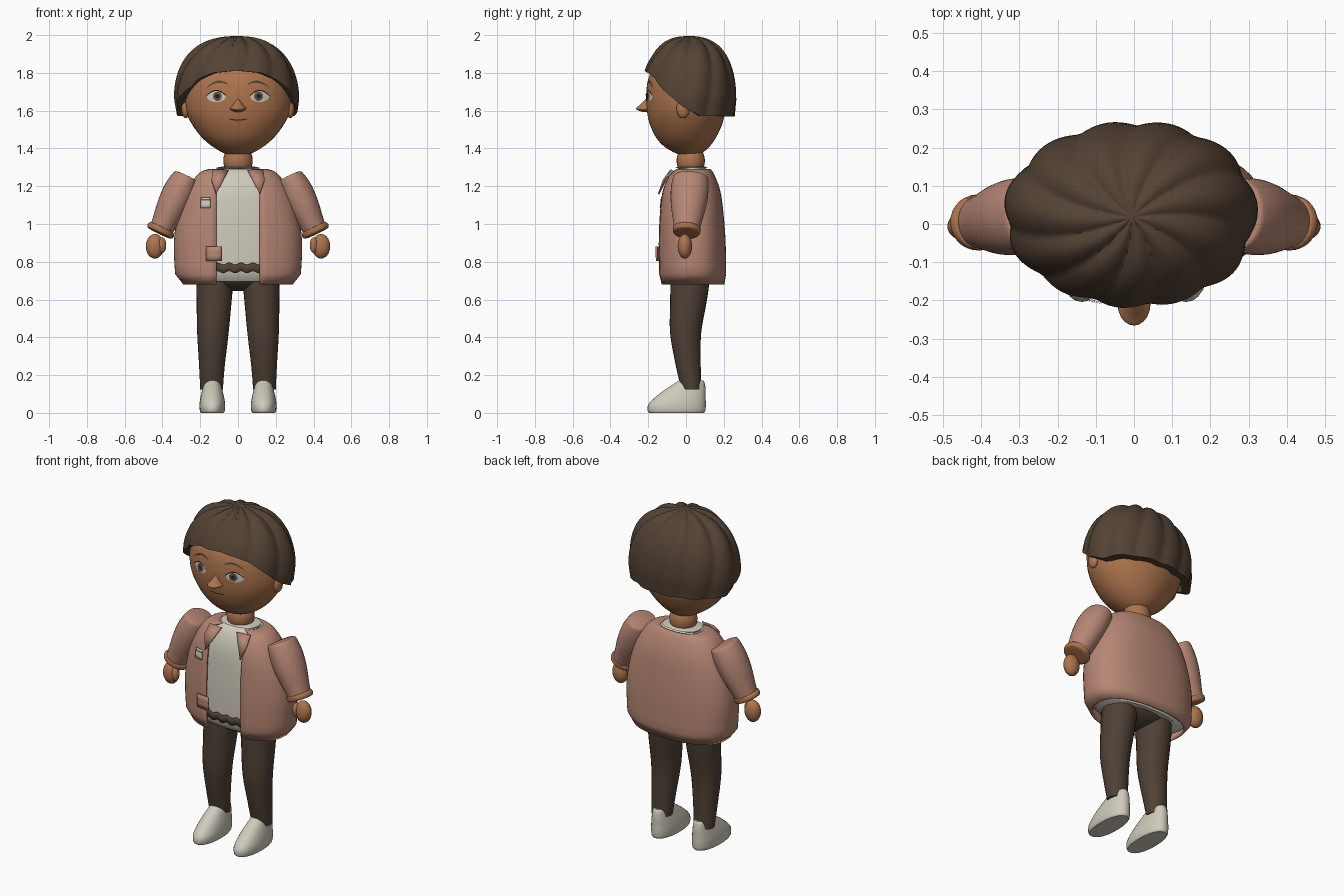
import bpy, bmesh, math
from mathutils import Vector, Matrix

if "Cube" in bpy.data.objects:
    bpy.data.objects.remove(bpy.data.objects["Cube"])

def mat(name, *rgb):
    m = bpy.data.materials.new(name)
    m.diffuse_color = (*rgb, 1)
    m.use_nodes = True
    m.node_tree.nodes["Principled BSDF"].inputs["Base Color"].default_value = m.diffuse_color
    return m

SKIN = mat("skin", .42, .175, .075)
JACKET = mat("dusty_pink", .47, .24, .175)
HAIR = mat("dark_brown", .088, .055, .035)
PANTS = mat("trouser_brown", .078, .052, .036)
CREAM = mat("cream", .62, .59, .50)
IRIS = mat("iris_brown", .13, .09, .07)
BLACK = mat("near_black", .02, .015, .012)

def build(name, verts, faces, m, angle=40, matrix=None):
    me = bpy.data.meshes.new(name)
    me.from_pydata([tuple(v) for v in verts], [], faces)
    bm = bmesh.new()
    bm.from_mesh(me)
    bmesh.ops.remove_doubles(bm, verts=bm.verts, dist=1e-5)
    bmesh.ops.recalc_face_normals(bm, faces=bm.faces)
    bm.to_mesh(me)
    bm.free()
    me.materials.append(m)
    me.shade_smooth()
    me.set_sharp_from_angle(angle=math.radians(angle))
    ob = bpy.data.objects.new(name, me)
    if matrix:
        ob.matrix_world = matrix
    bpy.context.collection.objects.link(ob)
    return ob

def smooth(rings, k=4):
    """Resample rings along a Catmull-Rom curve."""
    out = []
    for i in range(len(rings) - 1):
        a, b, c, d = [rings[min(max(i + j, 0), len(rings) - 1)] for j in (-1, 0, 1, 2)]
        for s in range(k):
            t = s / k
            out.append(tuple(.5 * (2*q + (r-p)*t + (2*p-5*q+4*r-w)*t*t + (3*q-p-3*r+w)*t**3)
                             for p, q, r, w in zip(a, b, c, d)))
    return out + [rings[-1]]

def spow(v, e):
    return math.copysign(abs(v) ** e, v)

# ring = (z, centre x, centre y, radius x, radius y); angle 0 faces front
def loft(name, rings, m, n=32, p=2, gap=0, angle=40, matrix=None):
    verts, faces = [], []
    cols = n + 1 if gap else n
    for z, cx, cy, rx, ry in rings:
        a0 = math.asin((min(gap, .6 * rx) / rx) ** (p / 2)) if gap else 0
        for i in range(cols):
            a = a0 + (2 * math.pi - 2 * a0) * i / n
            verts.append((cx + rx * spow(math.sin(a), 2 / p), cy - ry * spow(math.cos(a), 2 / p), z))
    for r in range(len(rings) - 1):
        for i in range(n):
            j = (i + 1) % cols
            faces.append((r*cols + i, r*cols + j, (r+1)*cols + j, (r+1)*cols + i))
    if not gap:
        faces += [tuple(range(n)), tuple(range((len(rings) - 1) * n, len(rings) * n))]
    return build(name, verts, faces, m, angle, matrix)

def ball(name, c, r, m, matrix=None):
    rings = [(c[2] - r[2] * math.cos(math.pi * k / 14), c[0], c[1],
              r[0] * math.sin(math.pi * k / 14) + 1e-4, r[1] * math.sin(math.pi * k / 14) + 1e-4)
             for k in range(15)]
    return loft(name, rings, m, 24, matrix=matrix)

def front_y(rings, x, z, p):
    for a, b in zip(rings, rings[1:]):
        if a[0] <= z <= b[0]:
            t = (z - a[0]) / (b[0] - a[0])
            _, cx, cy, rx, ry = [u + (v - u) * t for u, v in zip(a, b)]
            return cy - ry * max(0, 1 - (abs(x - cx) / rx) ** p) ** (1 / p)
    return 0

def decal(name, fn, nu, nv, rings, p, off, m, thick=0):
    """Sheet draped on the front of a lofted surface; fn(u, v) gives x, z."""
    pts = [fn(i / nu, j / nv) for j in range(nv + 1) for i in range(nu + 1)]
    verts = [(x, front_y(rings, x, z, p) - off, z) for x, z in pts]
    w = nu + 1
    faces = [(j*w + i, j*w + i + 1, (j+1)*w + i + 1, (j+1)*w + i) for j in range(nv) for i in range(nu)]
    ob = build(name, verts, faces, m)
    if thick:
        s = ob.modifiers.new("thickness", 'SOLIDIFY')
        s.thickness, s.offset = thick, 0
    return ob

def disc(cx, cz, rx, rz):
    return lambda u, v: (cx + rx * v * math.sin(2*math.pi*u), cz + rz * v * math.cos(2*math.pi*u))

def rect(x0, x1, z0, z1):
    return lambda u, v: (x0 + (x1 - x0) * u, z0 + (z1 - z0) * v)

# Head, neck, nose
head = smooth([(1.36, 0, .02, .03, .03), (1.375, 0, .015, .075, .07), (1.41, 0, .005, .135, .12),
               (1.46, 0, 0, .193, .16), (1.53, 0, 0, .245, .192), (1.6, 0, 0, .278, .207),
               (1.68, 0, 0, .287, .211), (1.76, 0, 0, .28, .202), (1.82, 0, .01, .255, .185),
               (1.89, 0, .01, .18, .135), (1.93, 0, .01, .05, .04)])
loft("head", head, SKIN, 48)
ball("neck", (0, .025, 1.335), (.078, .075, .085), SKIN)
loft("nose", smooth([(1.592, 0, -.205, .012, .02), (1.603, 0, -.207, .036, .05), (1.613, 0, -.208, .043, .057),
                     (1.63, 0, -.207, .028, .038), (1.662, 0, -.2, .006, .012)]), SKIN, 20)
decal("mouth", lambda u, v: (.09*u - .045, 1.547 + .006*v + .006*(2*u - 1)**2), 10, 1, head, 2, .004, BLACK)

# Eyes, brows, ears
for s, side in ((-1, "left"), (1, "right")):
    ex = s * .115
    decal(side + "_eye_white", disc(ex, 1.675, .05, .029), 24, 4, head, 2, .004, CREAM)
    decal(side + "_iris", disc(ex - s*.006, 1.676, .024, .025), 20, 3, head, 2, .007, IRIS)
    decal(side + "_pupil", disc(ex - s*.006, 1.676, .012, .013), 16, 2, head, 2, .009, BLACK)
    decal(side + "_lash", lambda u, v: (ex + .052*(2*u - 1), 1.677 + .027*math.sin(math.pi*u) + .006*v),
          12, 1, head, 2, .008, BLACK)
    decal(side + "_brow", lambda u, v: (s*(.052 + .112*u), 1.731 + .022*math.sin(math.pi*(u*.85 + .1))
                                        - .012*u + .012*v*math.sin(math.pi*(.12 + .8*u))),
          12, 1, head, 2, .005, HAIR)
    ball(side + "_ear", (s*.277, -.015, 1.61), (.022, .035, .05), SKIN)

# Hair cap with swirling locks and an arched hairline
def hairline(a):
    d = abs((math.degrees(a) + 180) % 360 - 180)
    keys = [(0, 1.812), (25, 1.80), (42, 1.765), (62, 1.69), (80, 1.625), (104, 1.572), (180, 1.568)]
    for (d0, z0), (d1, z1) in zip(keys, keys[1:]):
        if d <= d1:
            return z0 + (z1 - z0) * (d - d0) / (d1 - d0)

N, R = 132, 22
verts, faces = [], []
for j in range(R + 2):
    t = min(j / R, 1)
    for i in range(N):
        a = 2 * math.pi * i / N
        z = 1.985 - (1.985 - hairline(a)) * (1 - math.cos(t * math.pi / 2))
        r = (1 - min(1, max(0, z - 1.66) / .325) ** 2.25) ** (1 / 2.25) - .45 * max(0, 1.66 - z)
        lock = abs(math.sin(5.5 * a + 2.2 * t + .5 * math.sin(2 * a)))
        fade = min(1, t * 3)
        r *= 1 + fade * (.055 * lock - .03 + .018 * math.sin(3 * a + 1))
        z += .016 * (lock - .2) * math.sin(math.pi * min(1, t * 1.4)) + .01 * (1 - t) ** 6
        if j > R:
            r *= .84
        verts.append((.325 * r * math.sin(a) - .006, .018 - .25 * r * math.cos(a), z))
for j in range(R + 1):
    for i in range(N):
        k = (i + 1) % N
        faces.append((j*N + i, j*N + k, (j+1)*N + k, (j+1)*N + i))
build("hair", verts, faces, HAIR, 50)

# Jacket, open at the front, over a shirt
P = 2.4
coat = [(.68, 0, .033, .29, .17), (.735, 0, .032, .333, .18), (.9, 0, .03, .34, .18),
        (1.05, 0, .027, .318, .172), (1.17, 0, .025, .275, .158), (1.25, 0, .025, .225, .13),
        (1.285, 0, .03, .18, .105), (1.292, 0, .035, .125, .085)]
coat_s = coat[:1] + smooth(coat[1:], 3)
jacket = loft("jacket", coat_s, JACKET, 48, P, gap=.115)
sol = jacket.modifiers.new("thickness", 'SOLIDIFY')
sol.thickness, sol.offset = .012, -1
shirt = [(z, cx, cy, rx - .025, ry - .025) for z, cx, cy, rx, ry in coat_s[:-1]]
shirt[0] = (.695, 0, .03, .24, .125)
loft("shirt", shirt + [(1.298, 0, .03, .115, .085), (1.305, 0, .03, .08, .07)], CREAM, 48, P)
decal("belt", lambda u, v: (-.125 + .25*u, .745 + .006*math.sin(25*u) + .045*v), 20, 2,
      shirt, P, .006, HAIR, .004)

# Lapels, pocket and patch
for s, side in ((-1, "left"), (1, "right")):
    lap = build(side + "_lapel", [(s*.05, -.085, 1.287), (s*.135, -.075, 1.288),
                                  (s*.14, -.122, 1.235), (s*.115, -.148, 1.16)],
                [(0, 1, 2), (0, 2, 3)], JACKET)
    lap.modifiers.new("thickness", 'SOLIDIFY').thickness = .008
decal("pocket", rect(-.198, -.146, 1.085, 1.14), 3, 3, coat_s, P, .006, CREAM, .006)
decal("pocket_trim", rect(-.198, -.146, 1.125, 1.133), 3, 1, coat_s, P, .0105, IRIS)
decal("lower_patch", rect(-.168, -.086, .805, .882), 3, 3, coat_s, P, .009, JACKET, .009)

# Arms: puffed sleeve, rolled cuff, hand and thumb
for s, side in ((-1, "left"), (1, "right")):
    top, end = Vector((s*.272, .025, 1.252)), Vector((s*.413, .003, .957))
    d = (end - top).normalized()
    yax = Vector((0, 1, 0))
    yax = (yax - d * yax.dot(d)).normalized()
    xax = yax.cross(d)
    M = Matrix.Translation(top) @ Matrix((xax, yax, d)).transposed().to_4x4()
    loft(side + "_sleeve", smooth([(0, 0, 0, .062, .085), (.012, 0, 0, .072, .094), (.08, 0, 0, .085, .1),
                                   (.17, 0, 0, .083, .094), (.27, 0, 0, .068, .075),
                                   (.325, 0, 0, .06, .066)], 3), JACKET, 32, matrix=M)
    loft(side + "_cuff", smooth([(.302, 0, 0, .058, .06), (.303, 0, 0, .07, .072), (.318, 0, 0, .077, .073),
                                 (.333, 0, 0, .07, .068), (.336, 0, 0, .045, .045)], 3), SKIN, 28, matrix=M)
    ball(side + "_hand", (s*.44, -.006, .882), (.048, .038, .065), SKIN)
    ball(side + "_thumb", (s*.402, -.02, .888), (.022, .022, .042), SKIN)

# Trousers and shoes
ball("hips", (0, .025, .745), (.215, .125, .1), PANTS)
for s, side in ((-1, "left"), (1, "right")):
    loft(side + "_trouser_leg", smooth([(.125, s*.14, .028, .06, .053), (.25, s*.138, .012, .068, .066),
                                        (.42, s*.133, -.002, .083, .082), (.58, s*.127, .012, .092, .096),
                                        (.68, s*.123, .02, .096, .102), (.76, s*.12, .022, .09, .1)]), PANTS, 28)
    loft(side + "_shoe", smooth([(0, s*.136, -.05, .06, .145), (.012, s*.136, -.05, .066, .153),
                                 (.045, s*.136, -.047, .068, .152), (.085, s*.136, -.028, .062, .132),
                                 (.125, s*.136, -.002, .052, .106), (.16, s*.136, .022, .042, .076),
                                 (.172, s*.136, .026, .03, .065)], 3), CREAM, 28, 2.2)
